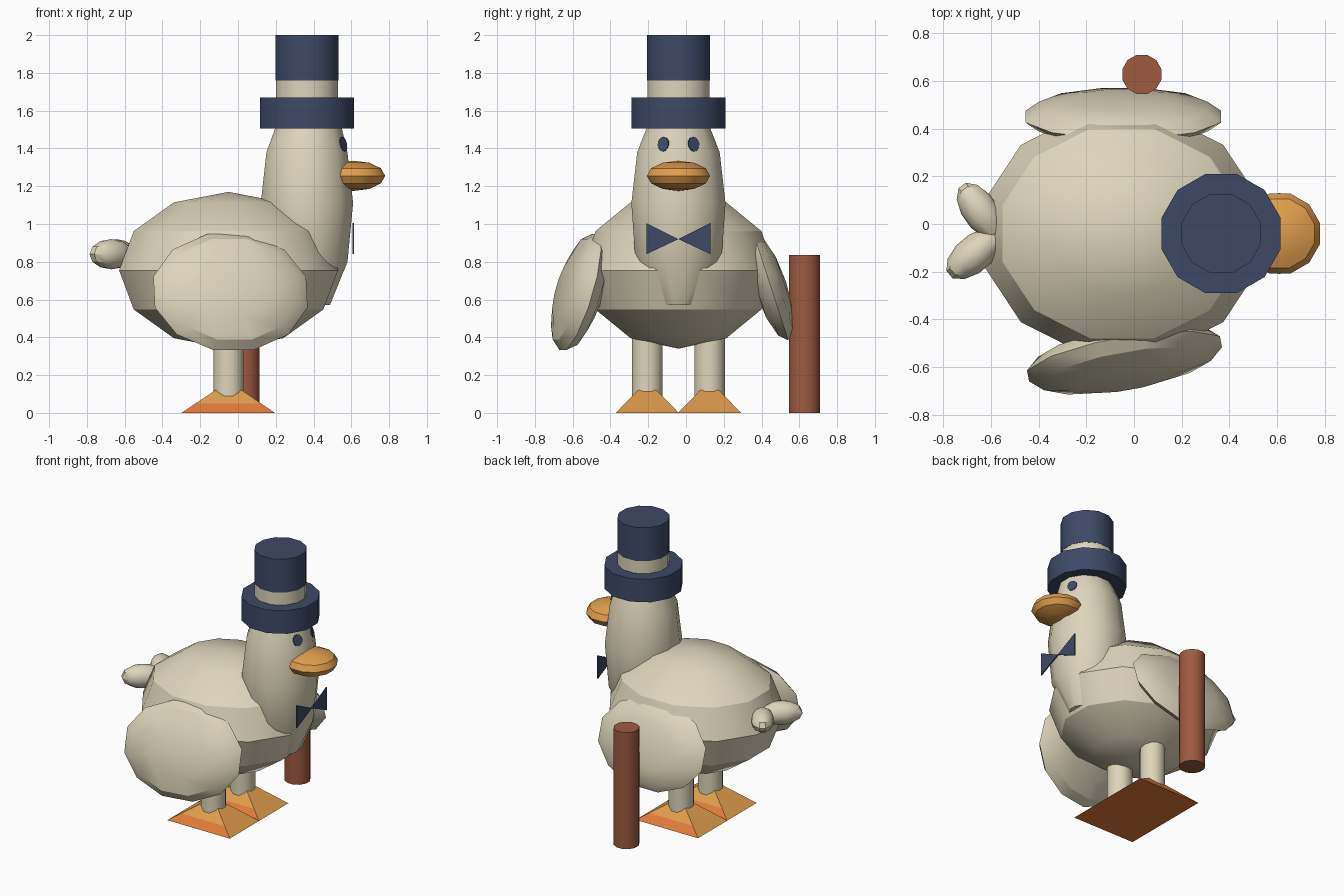
import bpy, bmesh, math
from mathutils import Matrix, Vector, Euler

if "Cube" in bpy.data.objects:
    bpy.data.objects.remove(bpy.data.objects["Cube"], do_unlink=True)


def material(name, rgb):
    lin = [((c / 255 + 0.055) / 1.055) ** 2.4 for c in rgb] + [1]
    m = bpy.data.materials.new(name)
    m.use_nodes = True
    m.diffuse_color = lin
    bsdf = next(n for n in m.node_tree.nodes if n.type == 'BSDF_PRINCIPLED')
    bsdf.inputs["Base Color"].default_value = lin
    return m


CREAM = material("cream", (222, 213, 187))
NAVY = material("navy", (62, 73, 102))
ORANGE = material("beak orange", (224, 158, 76))
RED = material("foot red orange", (226, 122, 56))
BROWN = material("wood brown", (158, 91, 64))

SEG = 12
TURN = Matrix.Rotation(math.radians(15), 4, 'Z')   # puts flat sides on the axes
MID = -0.04                                        # bird's plane of symmetry in y


def finish(name, bm, mats, angle=32):
    bmesh.ops.recalc_face_normals(bm, faces=bm.faces)
    me = bpy.data.meshes.new(name)
    bm.to_mesh(me)
    bm.free()
    ob = bpy.data.objects.new(name, me)
    bpy.context.collection.objects.link(ob)
    for m in mats:
        me.materials.append(m)
    if angle:
        bpy.ops.object.select_all(action='DESELECT')
        ob.select_set(True)
        bpy.context.view_layer.objects.active = ob
        bpy.ops.object.shade_smooth_by_angle(angle=math.radians(angle))
    return ob


def ellipsoid(name, loc, size, mat, rot=(0, 0, 0)):
    bm = bmesh.new()
    bmesh.ops.create_uvsphere(bm, u_segments=SEG, v_segments=6, radius=1, matrix=TURN)
    r = Euler([math.radians(a) for a in rot]).to_matrix().to_4x4()
    bm.transform(Matrix.Translation(loc) @ r @ Matrix.Diagonal((*size, 1)))
    return finish(name, bm, [mat])


def loft(name, rings, y, mat):
    """Stack of twelve-sided rings given as (x centre, z, x radius, y radius)."""
    bm = bmesh.new()
    loops = []
    for cx, z, rx, ry in rings:
        loops.append([])
        for i in range(SEG):
            a = 2 * math.pi * (i + 0.5) / SEG
            loops[-1].append(bm.verts.new((cx + rx * math.cos(a), y + ry * math.sin(a), z)))
    for lo, hi in zip(loops, loops[1:]):
        for i in range(SEG):
            j = (i + 1) % SEG
            bm.faces.new((lo[i], lo[j], hi[j], hi[i]))
    bm.faces.new(loops[0])
    bm.faces.new(loops[-1])
    return finish(name, bm, [mat])


def cylinder(name, x, y, z0, z1, r, mat):
    return loft(name, [(x, z0, r, r), (x, z1, r, r)], y, mat)


# Body, and one continuous neck and head
ellipsoid("body", (-0.05, MID, 0.755), (0.60, 0.525, 0.415), CREAM)
loft("neck_and_head", [(0.385, 0.57, 0.105, 0.095), (0.37, 0.80, 0.217, 0.235),
                       (0.365, 1.11, 0.253, 0.258), (0.365, 1.38, 0.222, 0.226),
                       (0.375, 1.53, 0.175, 0.165)], MID, CREAM)

# Wings: flattened lenses leaning outward at the bottom
ellipsoid("wing_right", (-0.04, -0.565, 0.64), (0.425, 0.33, 0.105), CREAM, (74, 0, 10))
ellipsoid("wing_left", (-0.045, 0.45, 0.665), (0.425, 0.305, 0.085), CREAM, (-72, 0, 0))

# Tail feathers
ellipsoid("tail_feather_left", (-0.645, 0.055, 0.85), (0.135, 0.075, 0.07), CREAM, (0, 0, -55))
ellipsoid("tail_feather_right", (-0.67, -0.125, 0.84), (0.14, 0.078, 0.08), CREAM, (0, 0, 40))

# Top hat
cylinder("hat_brim", 0.365, MID, 1.505, 1.67, 0.258, NAVY)
cylinder("hat_band", 0.365, MID, 1.66, 1.76, 0.170, CREAM)
cylinder("hat_crown", 0.365, MID, 1.76, 2.0, 0.172, NAVY)

# Beak
ellipsoid("beak", (0.612, MID, 1.255), (0.173, 0.173, 0.08), ORANGE)

# Eyes: thin oval plates lying on the angled head facets
for side, label in ((1, "left"), (-1, "right")):
    bm = bmesh.new()
    bmesh.ops.create_cone(bm, cap_ends=True, segments=SEG, radius1=1, radius2=1, depth=1)
    out = Vector((0.85, 0.49 * side, 0.2)).normalized()
    across = Vector((0, 0, 1)).cross(out).normalized()
    up = out.cross(across)
    frame = Matrix((across, up, out)).transposed().to_4x4()
    bm.transform(Matrix.Translation((0.557, MID + 0.08 * side, 1.422)) @ frame
                 @ Matrix.Diagonal((0.033, 0.04, 0.009, 1)))
    finish("eye_" + label, bm, [NAVY], 0)

# Bow tie: two thin triangles meeting at the knot
bm = bmesh.new()
for side in (1, -1):
    pts = [(0, 0.92), (0.17, 1.005), (0.17, 0.84)]
    f = bm.faces.new([bm.verts.new((0.606, MID + side * y, z)) for y, z in pts])
    ext = bmesh.ops.extrude_face_region(bm, geom=[f])["geom"]
    bmesh.ops.translate(bm, verts=[v for v in ext if isinstance(v, bmesh.types.BMVert)],
                        vec=(0.008, 0, 0))
finish("bow_tie", bm, [NAVY], 0)

# Legs and wedge-shaped feet with a red lower border on the sides
for y, label in ((0.125, "left"), (-0.205, "right")):
    cylinder("leg_" + label, -0.05, y, 0.09, 0.47, 0.083, CREAM)
    bm = bmesh.new()
    rings = []
    for x0, x1, h, z in ((-0.30, 0.195, 0.167, 0), (-0.12, 0.02, 0.05, 0.12)):
        rings.append([bm.verts.new((x, y + s * h, z)) for x, s in
                      ((x0, -1), (x1, -1), (x1, 1), (x0, 1))])
    for i in range(4):
        j = (i + 1) % 4
        bm.faces.new((rings[0][i], rings[0][j], rings[1][j], rings[1][i]))
    bm.faces.new(rings[0][::-1])
    bm.faces.new(rings[1])
    bmesh.ops.bisect_plane(bm, geom=bm.verts[:] + bm.edges[:] + bm.faces[:],
                           plane_co=(0, 0, 0.05), plane_no=(0, 0, 1))
    bm.normal_update()
    for f in bm.faces:
        low = f.calc_center_median().z < 0.05
        f.material_index = int(low and (abs(f.normal.y) > 0.4 or f.normal.z < -0.9))
    finish("foot_" + label, bm, [ORANGE, RED], 0)

# Walking cane
cylinder("cane", 0.033, 0.627, 0, 0.835, 0.085, BROWN)
